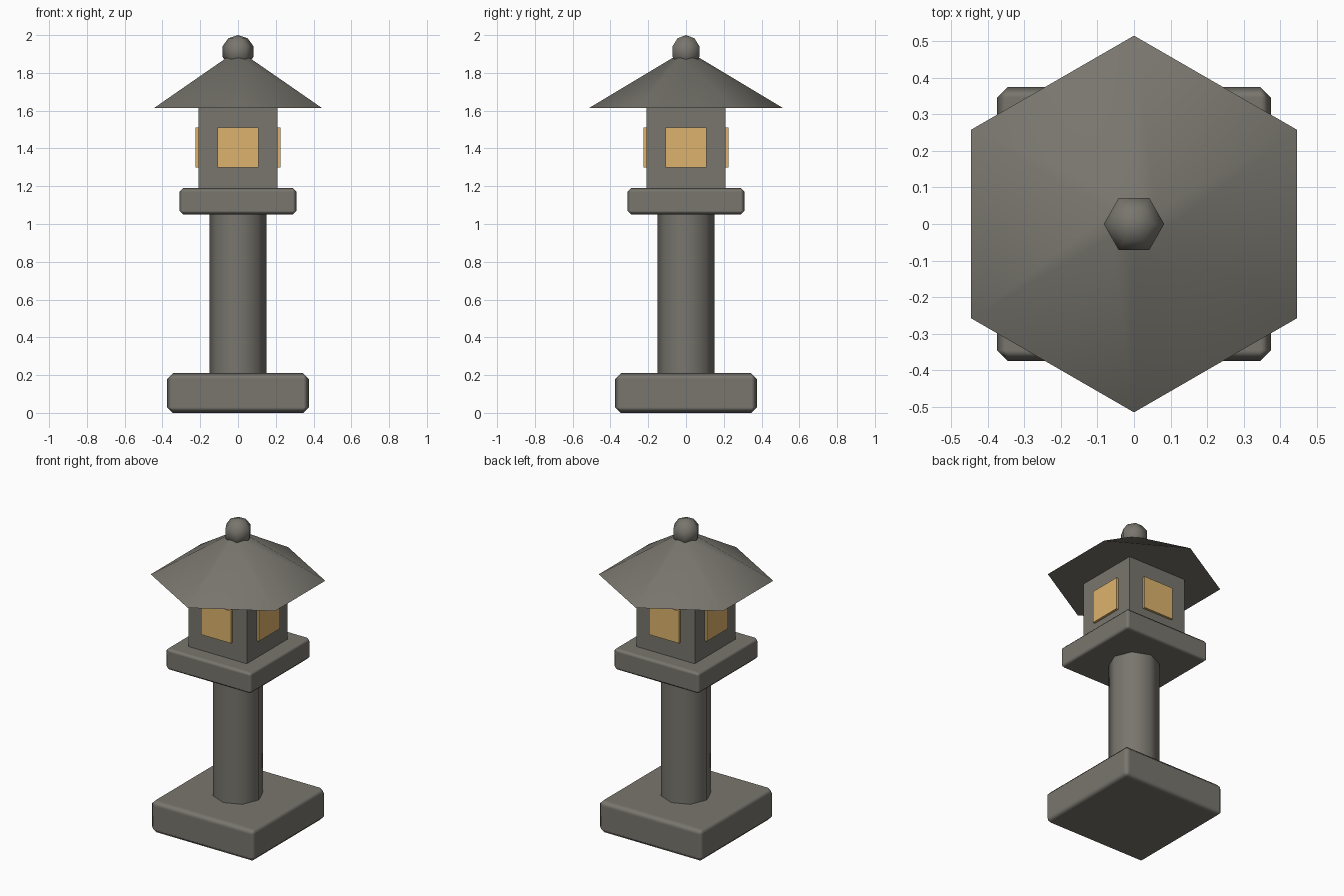
import bpy
import math
from mathutils import Matrix

if "Cube" in bpy.data.objects:
    bpy.data.objects.remove(bpy.data.objects["Cube"], do_unlink=True)


def make_material(name, color):
    mat = bpy.data.materials.new(name)
    mat.use_nodes = True
    mat.diffuse_color = color
    mat.node_tree.nodes["Principled BSDF"].inputs["Base Color"].default_value = color
    return mat


stone = make_material("grey stone", (0.19, 0.18, 0.155, 1))
glow = make_material("amber pane", (0.72, 0.45, 0.15, 1))


def finish(name, mat, smooth_angle=None):
    obj = bpy.context.object
    obj.name = name
    obj.data.materials.append(mat)
    if smooth_angle:
        bpy.ops.object.shade_smooth_by_angle(angle=math.radians(smooth_angle))
    return obj


def block(name, size, bottom, top, mat, bevel=0, x=0, y=0):
    """Box of size (width, depth) between two heights, with chamfered edges."""
    bpy.ops.mesh.primitive_cube_add(size=1)
    obj = bpy.context.object
    obj.data.transform(Matrix.Translation((x, y, (bottom + top) / 2))
                       @ Matrix.Diagonal((size[0], size[1], top - bottom, 1)))
    finish(name, mat, 50 if bevel else None)
    if bevel:
        mod = obj.modifiers.new("Chamfer", "BEVEL")
        mod.width = bevel
        mod.segments = 1
        mod.harden_normals = True
    return obj


def tapered(name, sides, r_bottom, r_top, bottom, top):
    """Prism or truncated pyramid with a corner pointing to the front."""
    bpy.ops.mesh.primitive_cone_add(vertices=sides, radius1=r_bottom, radius2=r_top,
                                    depth=top - bottom, location=(0, 0, (bottom + top) / 2))
    return finish(name, stone, 50)


# Foot, pillar and platform
block("base", (0.75, 0.75), 0, 0.21, stone, 0.03)
tapered("pillar", 8, 0.15, 0.15, 0.2, 1.06)
block("platform", (0.62, 0.62), 1.05, 1.19, stone, 0.02)

# Light chamber with a pane on each side
block("light_chamber", (0.42, 0.42), 1.19, 1.62, stone)
for i, side in enumerate(("front", "left", "back", "right")):
    pane = block(side + "_window", (0.215, 0.03), 1.3, 1.51, glow, y=-0.21)
    pane.rotation_euler.z = i * math.pi / 2

# Six-sided roof and finial
tapered("roof", 6, 0.515, 0.07, 1.613, 1.88)
bpy.ops.mesh.primitive_uv_sphere_add(segments=6, ring_count=5, radius=0.087,
                                     location=(0, 0, 1.913), rotation=(0, 0, math.pi / 2))
finish("finial", stone, 70)
